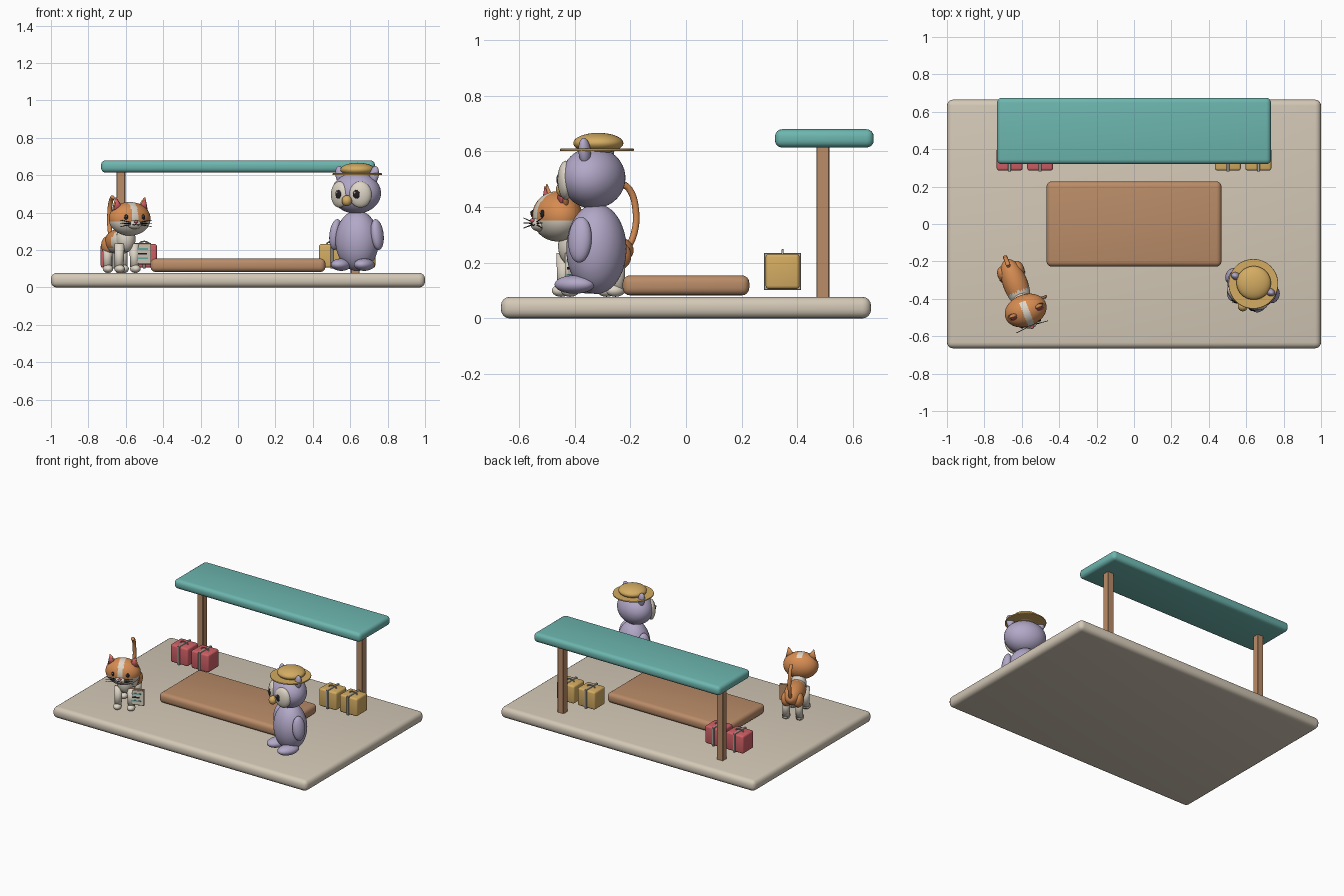
import bpy, bmesh, math
from mathutils import Matrix, Vector

cube = bpy.data.objects.get("Cube")
if cube:
    bpy.data.objects.remove(cube, do_unlink=True)


def material(name, *rgb):
    lin = [(c / 255 / 12.92) if c < 11 else ((c / 255 + 0.055) / 1.055) ** 2.4 for c in rgb]
    m = bpy.data.materials.new(name)
    m.use_nodes = True
    m.diffuse_color = (*lin, 1)
    bsdf = m.node_tree.nodes["Principled BSDF"]
    bsdf.inputs["Base Color"].default_value = (*lin, 1)
    return m


STONE = material("stone beige", 212, 201, 183)
WOOD = material("warm wood", 186, 140, 104)
TEAL = material("teal", 109, 182, 175)
LAVENDER = material("lavender", 178, 168, 200)
STRAW = material("straw yellow", 212, 172, 98)
ORANGE = material("ginger", 214, 140, 82)
CORAL = material("coral red", 208, 96, 102)
CREAM = material("cream", 222, 213, 198)
DARK = material("near black", 34, 31, 36)
GREY = material("strap grey", 168, 164, 156)

WORLD = Matrix()


def finish(name, bm, mats, matrix, smooth=True, rule=None):
    # rule picks the material slot from the face centre, before placement
    for f in bm.faces:
        f.smooth = smooth
        if rule:
            f.material_index = rule(f.calc_center_median())
    bm.transform(matrix)
    mesh = bpy.data.meshes.new(name)
    bm.to_mesh(mesh)
    bm.free()
    for m in mats:
        mesh.materials.append(m)
    ob = bpy.data.objects.new(name, mesh)
    bpy.context.collection.objects.link(ob)
    return ob


def placed(frame, loc, size, rot=(0, 0, 0)):
    turn = Matrix.Rotation(rot[2], 4, "Z") @ Matrix.Rotation(rot[1], 4, "Y") @ Matrix.Rotation(rot[0], 4, "X")
    return frame @ Matrix.Translation(loc) @ turn @ Matrix.Diagonal((*size, 1))


def ball(name, mat, loc, radii, frame=WORLD, rot=(0, 0, 0), rule=None, extra=(), segs=32):
    bm = bmesh.new()
    bmesh.ops.create_uvsphere(bm, u_segments=segs, v_segments=segs // 2, radius=1)
    return finish(name, bm, [mat, *extra], placed(frame, loc, radii, rot), rule=rule)


def box(name, mat, loc, size, bevel=0, frame=WORLD, segs=4):
    bm = bmesh.new()
    bmesh.ops.create_cube(bm, size=1)
    bm.transform(Matrix.Diagonal((*size, 1)))
    if bevel:
        bmesh.ops.bevel(bm, geom=bm.edges[:], offset=bevel, segments=segs, profile=0.5, affect="EDGES")
    ob = finish(name, bm, [mat], placed(frame, loc, (1, 1, 1)), smooth=False)
    if bevel:
        bpy.context.view_layer.objects.active = ob
        ob.select_set(True)
        bpy.ops.object.shade_smooth_by_angle(angle=math.radians(35))
        ob.select_set(False)
    return ob


def cone(name, mat, start, end, r1, r2, frame=WORLD, flat=1.0, segs=20, smooth=True):
    a, b = Vector(start), Vector(end)
    bm = bmesh.new()
    bmesh.ops.create_cone(bm, cap_ends=True, segments=segs, radius1=r1, radius2=r2, depth=(b - a).length)
    turn = Vector((0, 0, 1)).rotation_difference(b - a).to_matrix().to_4x4()
    matrix = frame @ Matrix.Translation((a + b) / 2) @ turn @ Matrix.Diagonal((1, flat, 1, 1))
    return finish(name, bm, [mat], matrix, smooth=smooth)


def tube(name, mat, points, radius, frame=WORLD):
    curve = bpy.data.curves.new(name, "CURVE")
    curve.dimensions = "3D"
    curve.bevel_depth = radius
    curve.bevel_resolution = 4
    curve.use_fill_caps = True
    spline = curve.splines.new("BEZIER")
    spline.bezier_points.add(len(points) - 1)
    for bp, p in zip(spline.bezier_points, points):
        bp.co = frame @ Vector(p)
        bp.handle_left_type = bp.handle_right_type = "AUTO"
    curve.materials.append(mat)
    ob = bpy.data.objects.new(name, curve)
    bpy.context.collection.objects.link(ob)
    return ob


SIDES = (("left", 1), ("right", -1))

# Platform, low table and shelter
box("platform", STONE, (0, 0, 0.039), (2, 1.33, 0.078), 0.032)
box("low_table", WOOD, (0, 0, 0.119), (0.935, 0.455, 0.072), 0.027)
box("shelter_roof", TEAL, (0, 0.497, 0.647), (1.465, 0.355, 0.066), 0.026)
for side, s in SIDES:
    box(side + "_post", WOOD, (s * 0.626, 0.492, 0.35), (0.047, 0.047, 0.55), 0.003, segs=1)

# Strapped suitcases, two under each end of the roof
for side, s, mat in (("left", 1, STRAW), ("right", -1, CORAL)):
    for i, x in enumerate((0.502, 0.665)):
        tag = f"{side}_suitcase_{i + 1}"
        box(tag, mat, (s * x, 0.347, 0.169), (0.138, 0.122, 0.126), 0.012, segs=3)
        box(tag + "_strap", GREY, (s * x, 0.347, 0.169), (0.016, 0.134, 0.134), 0.002, segs=1)
        tube(tag + "_handle", GREY, [(s * x - 0.03, 0.347, 0.228), (s * x - 0.02, 0.347, 0.241),
                                     (s * x + 0.02, 0.347, 0.241), (s * x + 0.03, 0.347, 0.228)], 0.004)

# Cat: body with pale chest and belly
CAT = Matrix.Translation((-0.63, -0.33, 0)) @ Matrix.Rotation(math.radians(21), 4, "Z")
ball("cat_body", ORANGE, (0, 0.01, 0.245), (0.066, 0.14, 0.068), CAT, segs=48, extra=[CREAM],
     rule=lambda c: int(c.y < -0.3 or c.z < -0.55))
ball("cat_chest", CREAM, (0, -0.085, 0.26), (0.052, 0.05, 0.07), CAT)
for side, s in SIDES:
    for end, y in (("front", -0.1), ("hind", 0.075)):
        cone(f"cat_{end}_{side}_leg", CREAM, (s * 0.045, y, 0.09), (s * 0.042, y, 0.235), 0.023, 0.027, CAT)
        ball(f"cat_{end}_{side}_paw", CREAM, (s * 0.045, y - 0.01, 0.1), (0.027, 0.034, 0.022), CAT)
    ball(f"cat_{side}_thigh", ORANGE, (s * 0.04, 0.08, 0.225), (0.034, 0.046, 0.05), CAT)
tube("cat_tail", ORANGE, [(0, 0.12, 0.24), (0, 0.152, 0.3), (0, 0.16, 0.39), (0, 0.135, 0.465),
                          (0, 0.112, 0.483)], 0.012, CAT)

# Cat head: ginger cap, pale blaze and lower face
ball("cat_head", ORANGE, (0, -0.142, 0.367), (0.115, 0.086, 0.09), CAT, segs=80, extra=[CREAM],
     rule=lambda c: int((c.z < -0.12 and c.y < 0.2) or (abs(c.x) < 0.16 and c.y < 0.6 and c.z > -0.2)))
ball("cat_muzzle", CREAM, (0, -0.214, 0.338), (0.04, 0.026, 0.025), CAT)
ball("cat_nose", CORAL, (0, -0.238, 0.352), (0.012, 0.008, 0.008), CAT, segs=16)
for side, s in SIDES:
    cone(f"cat_{side}_ear", ORANGE, (s * 0.068, -0.145, 0.41), (s * 0.084, -0.15, 0.482), 0.037, 0.003, CAT, 0.55)
    cone(f"cat_{side}_inner_ear", CORAL, (s * 0.069, -0.158, 0.415), (s * 0.083, -0.158, 0.476),
         0.028, 0.002, CAT, 0.5)
    ball(f"cat_{side}_eye", DARK, (s * 0.048, -0.217, 0.376), (0.012, 0.008, 0.014), CAT, segs=16)
    ball(f"cat_{side}_eye_glint", CREAM, (s * 0.048 - 0.003, -0.224, 0.381), (0.004, 0.003, 0.004), CAT, segs=12)
    tube(f"cat_{side}_mouth", DARK, [(0, -0.24, 0.341), (s * 0.01, -0.239, 0.334),
                                     (s * 0.02, -0.236, 0.338)], 0.0022, CAT)
    for i in (-1, 0, 1):
        cone(f"cat_{side}_whisker_{i + 2}", DARK, (s * 0.028, -0.23, 0.342 + i * 0.006),
             (s * 0.092, -0.236, 0.343 + i * 0.018), 0.0022, 0.0015, CAT, segs=8)

# Notice board at the cat's side
box("notice_board", WOOD, (0.08, -0.11, 0.18), (0.108, 0.014, 0.115), 0.003, CAT, segs=1)
box("notice_page", CREAM, (0.08, -0.119, 0.18), (0.092, 0.006, 0.098), 0, CAT)
for i, (mat, width) in enumerate(((TEAL, 0.064), (DARK, 0.05), (TEAL, 0.064))):
    box(f"notice_line_{i + 1}", mat, (0.08, -0.123, 0.206 - i * 0.025), (width, 0.004, 0.009), 0, CAT)

# Owl: body, feet, wings and head
OWL = Matrix.Translation((0.637, -0.322, 0)) @ Matrix.Rotation(math.radians(-25), 4, "Z")
ball("owl_body", LAVENDER, (0, 0, 0.25), (0.118, 0.106, 0.162), OWL, segs=48)
ball("owl_head", LAVENDER, (0, -0.012, 0.505), (0.137, 0.11, 0.11), OWL, segs=48)
for side, s in SIDES:
    ball(f"owl_{side}_foot", LAVENDER, (s * 0.068, -0.055, 0.122), (0.05, 0.076, 0.033), OWL)
    ball(f"owl_{side}_wing", LAVENDER, (s * 0.122, -0.008, 0.283), (0.032, 0.044, 0.083), OWL,
         rot=(0, s * -0.12, 0))
    ball(f"owl_{side}_ear_tuft", LAVENDER, (s * 0.1, 0, 0.6), (0.026, 0.021, 0.05), OWL,
         rot=(0, s * 0.2, 0))
    ball(f"owl_{side}_eye_disc", CREAM, (s * 0.062, -0.092, 0.497), (0.06, 0.03, 0.07), OWL,
         rot=(0, 0, s * 0.42))
    ball(f"owl_{side}_pupil", DARK, (s * 0.053, -0.12, 0.498), (0.02, 0.012, 0.025), OWL,
         rot=(0, 0, s * 0.3))
    ball(f"owl_{side}_eye_glint", CREAM, (s * 0.053 - 0.006, -0.131, 0.507), (0.006, 0.004, 0.006), OWL, segs=12)
ball("owl_beak", STRAW, (0, -0.13, 0.464), (0.027, 0.027, 0.029), OWL)

# Straw hat
brim = cone("hat_brim", STRAW, (0.638, -0.32, 0.601), (0.638, -0.32, 0.611), 0.133, 0.133, segs=48, smooth=False)
mod = brim.modifiers.new("rounded_rim", "BEVEL")
mod.width, mod.segments, mod.limit_method = 0.004, 2, "ANGLE"
ball("hat_crown", STRAW, (0.64, -0.315, 0.63), (0.092, 0.09, 0.037), segs=40)
